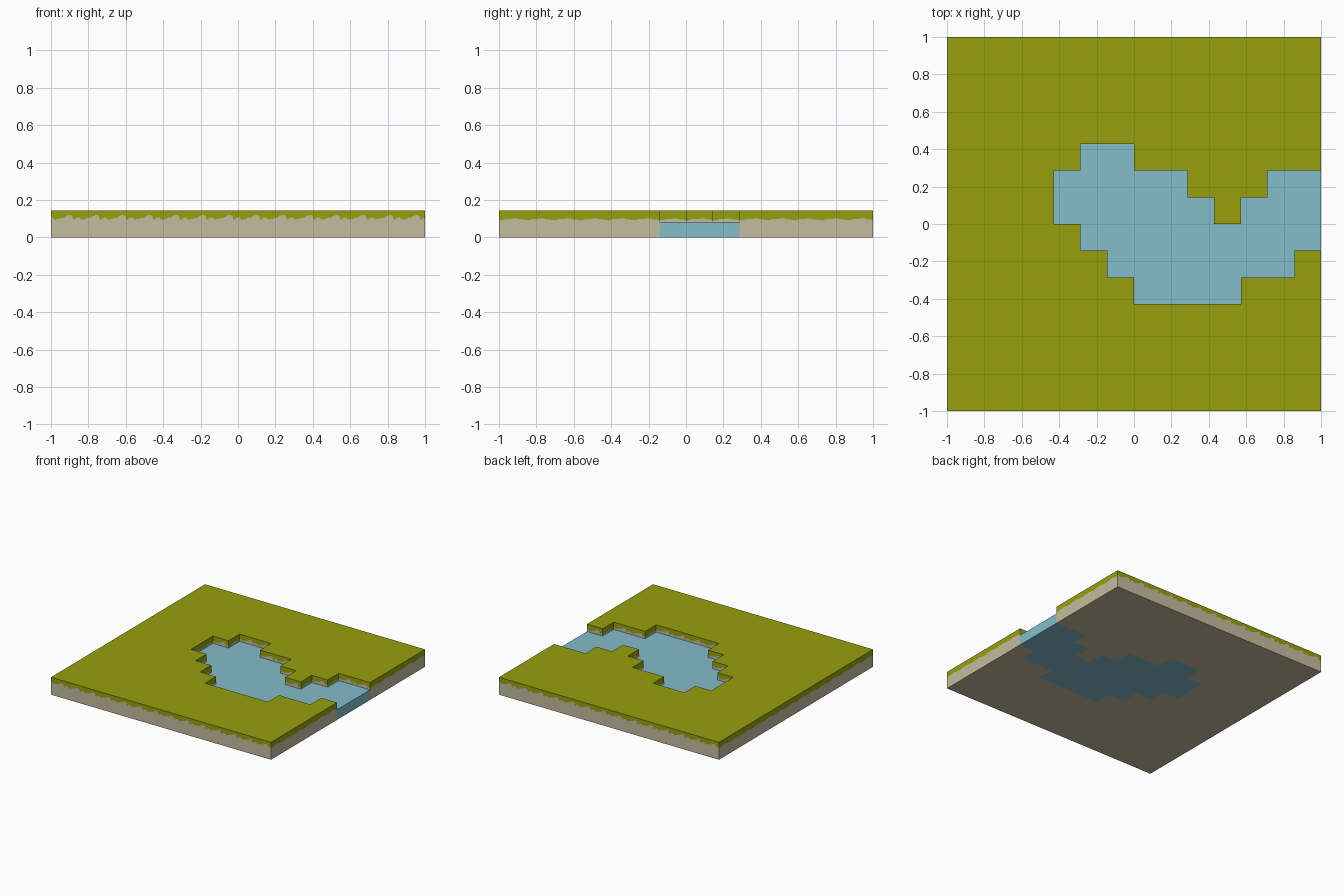
import bpy, bmesh

if "Cube" in bpy.data.objects:
    bpy.data.objects.remove(bpy.data.objects["Cube"])

N, S = 7, 1 / 7              # half the cell count, cell size
TOP, WATER = 0.143, 0.083    # land height, water level

# pond columns (first, last) for each row of cells
POND = {2: [(-2, -1)], 1: [(-3, 1), (5, 6)], 0: [(-3, 2), (4, 6)],
        -1: [(-2, 6)], -2: [(-1, 5)], -3: [(0, 3)]}
pond = {(x, y) for y, runs in POND.items() for a, b in runs for x in range(a, b + 1)}
cells = [(x, y) for x in range(-N, N) for y in range(-N, N)]
land = set(cells) - pond

# lower edge of the grass fringe along one cell (position, height)
DEEP = [(0, .105), (.05, .108), (.1, .099), (.18, .094), (.24, .100), (.3, .098),
        (.38, .106), (.46, .103), (.54, .112), (.62, .118), (.72, .119),
        (.79, .115), (.82, .097), (.88, .092), (.92, .104), (1, .105)]
SHALLOW = [(0, .093), (.12, .091), (.2, .096), (.35, .099), (.45, .097),
           (.55, .102), (.68, .101), (.78, .096), (.88, .095), (1, .093)]


def material(name, rgb):
    m = bpy.data.materials.new(name)
    m.diffuse_color = (*rgb, 1)
    m.use_nodes = True
    m.node_tree.nodes["Principled BSDF"].inputs["Base Color"].default_value = m.diffuse_color
    return m


def make_object(name, bm, mats):
    bmesh.ops.remove_doubles(bm, verts=bm.verts[:], dist=1e-5)
    mesh = bpy.data.meshes.new(name)
    bm.to_mesh(mesh)
    bm.free()
    for m in mats:
        mesh.materials.append(m)
    bpy.context.collection.objects.link(bpy.data.objects.new(name, mesh))


def face(bm, pts, mat=0):
    bm.faces.new([bm.verts.new(p) for p in pts]).material_index = mat


def corners(x, y):
    return [(a * S, b * S) for a, b in ((x, y), (x + 1, y), (x + 1, y + 1), (x, y + 1))]


def caps(bm, cell, top, low_mat):
    c = corners(*cell)
    face(bm, [(*p, top) for p in c])
    face(bm, [(*p, 0) for p in reversed(c)], low_mat)


def walls(cell, inside):
    """Yield the exposed sides of a cell: start, end, neighbour, faces y."""
    x, y = cell
    c = corners(x, y)
    for i, (dx, dy) in enumerate(((0, -1), (1, 0), (0, 1), (-1, 0))):
        n = (x + dx, y + dy)
        if n not in inside:
            yield c[i], c[(i + 1) % 4], n, dy != 0


grass = material("grass green", (0.310, 0.352, 0.0044))
soil = material("sandy soil", (0.558, 0.503, 0.352))
water = material("water blue", (0.231, 0.503, 0.591))

# land: grass top, soil underside, walls with a ragged grass fringe
bm = bmesh.new()
for cell in land:
    caps(bm, cell, TOP, 1)
    for p, q, n, along_x in walls(cell, land):
        base = WATER if n in pond else 0
        fringe = [(p[0] + (q[0] - p[0]) * t, p[1] + (q[1] - p[1]) * t, z)
                  for t, z in (DEEP if along_x else SHALLOW)]
        face(bm, fringe + [(*q, TOP), (*p, TOP)], 0)
        face(bm, [(*p, base), (*q, base)] + fringe[::-1], 1)
make_object("land", bm, [grass, soil])

# water: pond running out through the right edge
bm = bmesh.new()
for cell in pond:
    caps(bm, cell, WATER, 0)
    for p, q, n, _ in walls(cell, pond):
        if n not in land:
            face(bm, [(*p, 0), (*q, 0), (*q, WATER), (*p, WATER)])
make_object("pond_water", bm, [water])
